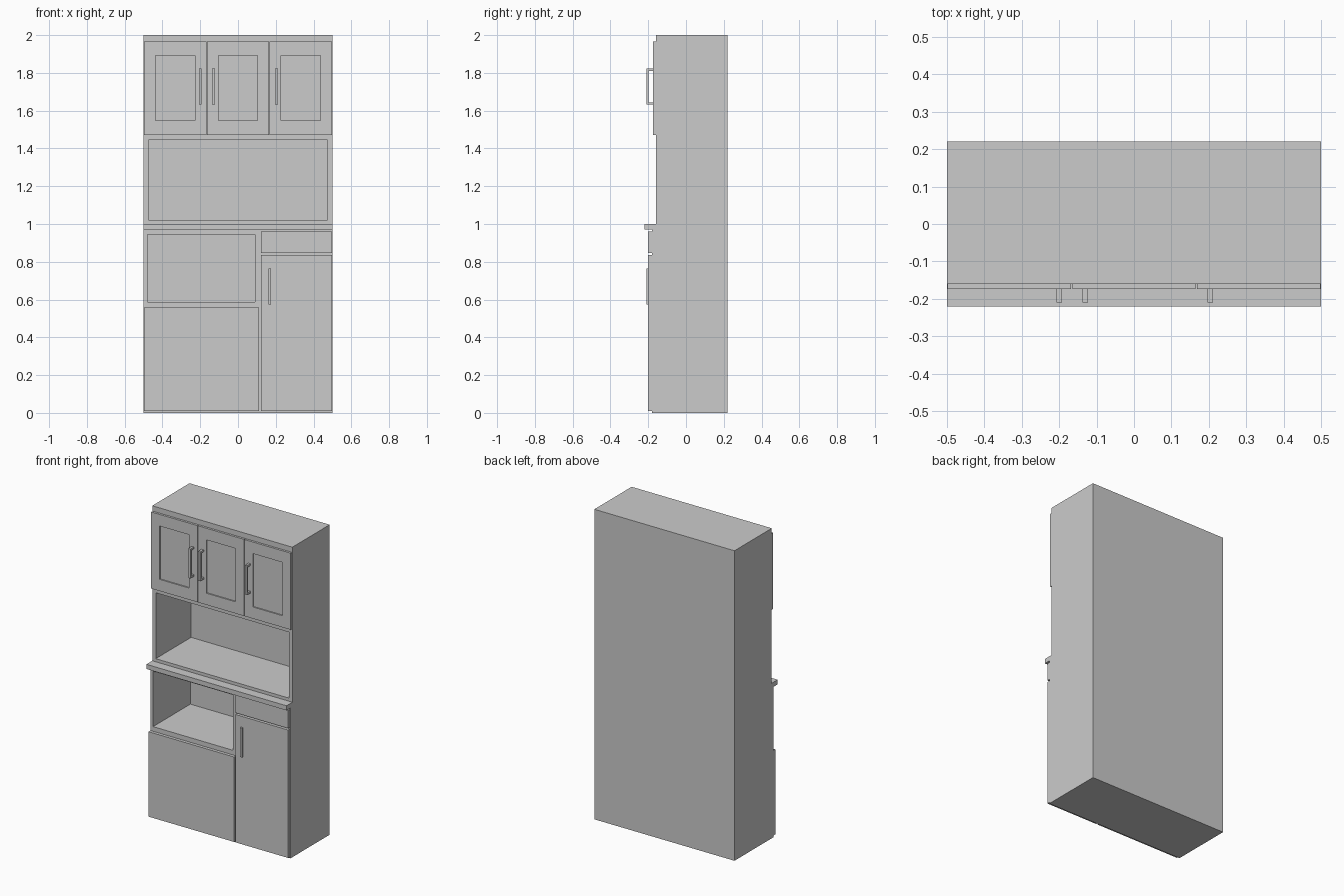
import bpy, bmesh
from mathutils import Vector

if "Cube" in bpy.data.objects:
    bpy.data.objects.remove(bpy.data.objects["Cube"])


def box_into(bm, x0, x1, y0, y1, z0, z1):
    """Add an axis-aligned box to a bmesh and return its vertices."""
    verts = bmesh.ops.create_cube(bm, size=1)["verts"]
    for v in verts:
        v.co = Vector((x0 if v.co.x < 0 else x1,
                       y0 if v.co.y < 0 else y1,
                       z0 if v.co.z < 0 else z1))
    return verts


def finish(bm, name):
    bmesh.ops.recalc_face_normals(bm, faces=bm.faces)
    mesh = bpy.data.meshes.new(name)
    bm.to_mesh(mesh)
    bm.free()
    obj = bpy.data.objects.new(name, mesh)
    bpy.context.collection.objects.link(obj)
    return obj


def box(name, *bounds):
    bm = bmesh.new()
    box_into(bm, *bounds)
    return finish(bm, name)


def shaker_door(name, x0, x1, y0, y1, z0, z1, margin_x, margin_z, depth):
    """Box door with a shallow recessed panel in its front face."""
    bm = bmesh.new()
    box_into(bm, x0, x1, y0, y1, z0, z1)
    front = min(bm.faces, key=lambda f: f.calc_center_median().y)
    bmesh.ops.inset_individual(bm, faces=[front], thickness=0.01)
    for v in front.verts:
        v.co.x = x0 + margin_x if v.co.x < (x0 + x1) / 2 else x1 - margin_x
        v.co.z = z0 + margin_z if v.co.z < (z0 + z1) / 2 else z1 - margin_z
    panel = bmesh.ops.extrude_face_region(bm, geom=[front])["geom"]
    for v in panel:
        if isinstance(v, bmesh.types.BMVert):
            v.co.y += depth
    if front.is_valid:
        bmesh.ops.delete(bm, geom=[front], context="FACES_ONLY")
    return finish(bm, name)


def handle(name, x, z0, z1, y_door):
    """U-shaped bar handle extruded from its side profile."""
    w, t, y = 0.0075, 0.012, -0.21
    profile = [(y_door, z0), (y, z0), (y, z1), (y_door, z1),
               (y_door, z1 - t), (y + t, z1 - t), (y + t, z0 + t), (y_door, z0 + t)]
    return extrude_profile(name, profile, x - w, x + w)


def extrude_profile(name, profile, x0, x1):
    bm = bmesh.new()
    face = bm.faces.new([bm.verts.new((x0, y, z)) for y, z in profile])
    new = bmesh.ops.extrude_face_region(bm, geom=[face])["geom"]
    for v in new:
        if isinstance(v, bmesh.types.BMVert):
            v.co.x = x1
    # restore the starting cap if the extrusion consumed it
    if not any(all(abs(v.co.x - x0) < 1e-6 for v in f.verts) for f in bm.faces):
        bm.faces.new([v for v in face.verts])
    return finish(bm, name)


# Carcass with the projecting counter, from its side profile
carcass = extrude_profile("carcass", [
    (0.22, 0), (0.22, 2), (-0.16, 2), (-0.16, 1.0), (-0.22, 1.0),
    (-0.22, 0.97), (-0.18, 0.97), (-0.18, 0)], -0.5, 0.5)

# Open niches cut into the carcass
niches = {
    "upper_niche_cutter": (-0.475, 0.475, -0.3, 0.2, 1.02, 1.445),
    "lower_niche_cutter": (-0.48, 0.09, -0.3, 0.2, 0.588, 0.945),
}
for name, bounds in niches.items():
    cutter = box(name, *bounds)
    cutter.hide_render = True
    cutter.hide_viewport = False
    cutter.display_type = "WIRE"
    mod = carcass.modifiers.new(name, "BOOLEAN")
    mod.operation = "DIFFERENCE"
    mod.solver = "EXACT"
    mod.object = cutter

# Upper doors with recessed panels
for side, x0, x1 in (("left", -0.498, -0.168), ("middle", -0.164, 0.164),
                     ("right", 0.168, 0.498)):
    shaker_door(f"upper_door_{side}", x0, x1, -0.174, -0.157, 1.472, 1.966,
                0.06, 0.075, 0.008)

# Lower doors and drawer front
box("lower_door_left", -0.498, 0.112, -0.2, -0.178, 0.01, 0.558)
box("lower_door_right", 0.122, 0.498, -0.2, -0.178, 0.01, 0.835)
box("drawer_front", 0.122, 0.498, -0.2, -0.178, 0.846, 0.96)

# Handles
for side, x in (("left", -0.2), ("middle", -0.13), ("right", 0.204)):
    handle(f"upper_handle_{side}", x, 1.632, 1.822, -0.172)
handle("lower_handle", 0.168, 0.575, 0.765, -0.19)
